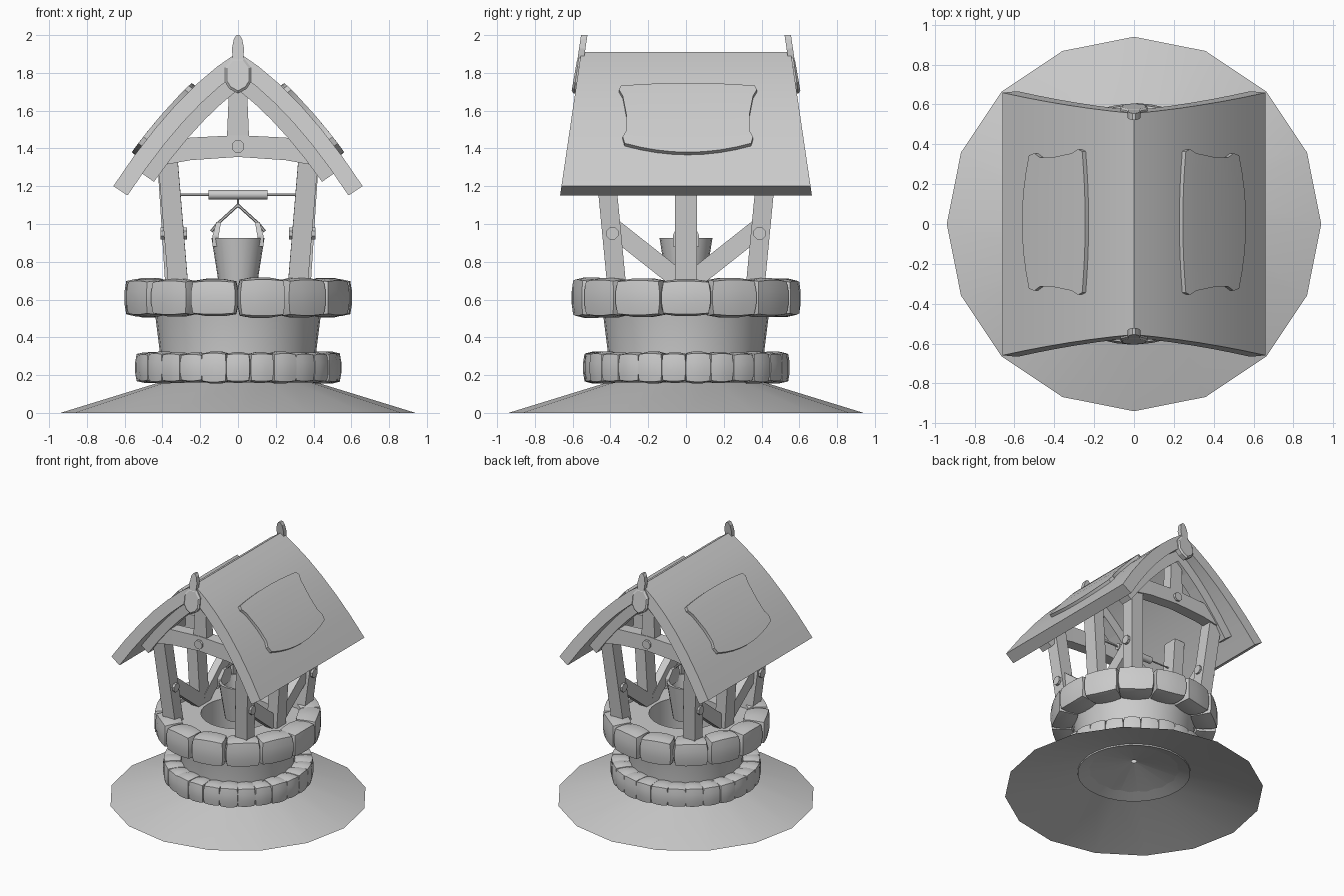
import bpy, bmesh, math, random
from mathutils import Vector, Matrix

if "Cube" in bpy.data.objects:
    bpy.data.objects.remove(bpy.data.objects["Cube"])

random.seed(4)


def finish(bm, name, smooth=None):
    bmesh.ops.recalc_face_normals(bm, faces=bm.faces)
    me = bpy.data.meshes.new(name)
    bm.to_mesh(me)
    bm.free()
    ob = bpy.data.objects.new(name, me)
    bpy.context.collection.objects.link(ob)
    if smooth:
        bpy.ops.object.select_all(action='DESELECT')
        ob.select_set(True)
        bpy.context.view_layer.objects.active = ob
        bpy.ops.object.shade_smooth_by_angle(angle=math.radians(smooth))
    return ob


def loft(name, rings, smooth=None, caps=True):
    """Skin a list of equally long closed rings."""
    bm = bmesh.new()
    vs = [[bm.verts.new(p) for p in r] for r in rings]
    n = len(rings[0])
    for a, b in zip(vs, vs[1:]):
        for i in range(n):
            j = (i + 1) % n
            bm.faces.new((a[i], a[j], b[j], b[i]))
    if caps:
        bm.faces.new(vs[0])
        bm.faces.new(vs[-1])
    return finish(bm, name, smooth)


def beam(name, p, q, w, d, side=(1, 0, 0)):
    """Box from p to q: w wide along side, d deep across it."""
    p, q, s = Vector(p), Vector(q), Vector(side)
    t = (q - p).cross(s).normalized() * d / 2
    s = s * w / 2
    return loft(name, [[c + s + t, c - s + t, c - s - t, c + s - t] for c in (p, q)])


def rod(name, p, q, r, n=8):
    p, q = Vector(p), Vector(q)
    rot = (q - p).to_track_quat('Z', 'Y')
    ring = [rot @ Vector((r * math.cos(2 * math.pi * (i + .5) / n),
                          r * math.sin(2 * math.pi * (i + .5) / n), 0)) for i in range(n)]
    return loft(name, [[c + v for v in ring] for c in (p, q)], 40)


def lathe(name, profile, n, closed=True, smooth=40):
    rings = [[(r * math.cos(2 * math.pi * i / n), r * math.sin(2 * math.pi * i / n), z)
              for i in range(n)] for r, z in profile]
    if closed:
        rings.append(rings[0])
    bm_ob = loft(name, rings, None, False)
    bm = bmesh.new()
    bm.from_mesh(bm_ob.data)
    bpy.data.objects.remove(bm_ob)
    bmesh.ops.remove_doubles(bm, verts=bm.verts, dist=1e-5)
    return finish(bm, name, smooth)


def stone_ring(name, count, start, r, z, half):
    """Ring of rounded blocks; half = radial, tangential, vertical half sizes."""
    bm = bmesh.new()
    for i in range(count):
        part = bmesh.new()
        bmesh.ops.create_cube(part, size=2)
        bmesh.ops.subdivide_edges(part, edges=part.edges, cuts=2, use_grid_fill=True)
        k = [random.uniform(.94, 1.03) for _ in range(3)]
        for v in part.verts:
            s = sum(abs(c) ** 6 for c in v.co) ** (1 / 6)
            v.co = Vector([v.co[a] / s * half[a] * k[a] * 1.04 for a in range(3)])
            v.co.y *= 1 + .8 * v.co.x / r      # wedge towards the centre
        ang = start + 2 * math.pi * i / count
        part.transform(Matrix.Rotation(ang, 4, 'Z') @ Matrix.Translation((r, 0, z)))
        tmp = bpy.data.meshes.new("tmp")
        part.to_mesh(tmp)
        part.free()
        bm.from_mesh(tmp)
        bpy.data.meshes.remove(tmp)
    return finish(bm, name, 30)


# Ground mound, well wall and stone rings
lathe("ground_mound", [(.94, 0), (.42, .16), (.02, .25)], 16, False)
lathe("well_wall", [(.41, .15), (.415, .33), (.44, .53), (.47, .67), (.27, .67), (.27, .2)], 32)
stone_ring("base_stones", 26, -math.pi / 2, .475, .24, (.07, .064, .08))
stone_ring("rim_stones", 14, 0, .515, .61, (.085, .121, .1))

# Roof curve: point at x, pushed d below the outer surface
A, B = .621, .688


def roof(x, d=0.0):
    sl = A + 2 * B * x
    ln = math.hypot(sl, 1)
    return max(0, x - d * sl / ln), 1.91 - A * x - B * x * x - d / ln


def gable(z):
    return .555 + .147 * (1.91 - z)


def curve(d, end, n):
    x0 = .6 * d
    return [roof(x0 + (end - x0) * i / n, d) for i in range(n + 1)]


def both(pts):
    return [(-x, z) for x, z in reversed(pts[1:])] + [(0, pts[0][1])] + pts[1:]


# Curved roof, running over both slopes
rings = []
for (x, z), (u, w) in zip(both(curve(0, .66, 6)), both(curve(.09, .66, 6))):
    g, h = gable(z), gable(w)
    rings.append([(x, -g, z), (x, g, z), (u, h, w), (u, -h, w)])
loft("roof", rings, 25)

# Raised patch on each slope
for s, side in ((-1, "left"), (1, "right")):
    bm = bmesh.new()
    rows = [(0, .355), (.08, .365), (.2, .345), (.55, .325), (.8, .325), (.9, .345), (1, .335)]
    grid = []
    for t, w in rows:
        line = []
        for j in range(9):
            v = -1 + j / 4
            top, bot = .245 - .015 * (1 - v * v), .51 + .035 * (1 - v * v)
            x, z = roof(top + (bot - top) * t, -.022)
            line.append(bm.verts.new((s * x, w * v + .01, z)))
        grid.append(line)
    for a, b in zip(grid, grid[1:]):
        for j in range(8):
            f = (a[j], a[j + 1], b[j + 1], b[j])
            bm.faces.new(f)
    ext = bmesh.ops.extrude_face_region(bm, geom=list(bm.faces), use_keep_orig=True)
    for v in ext["geom"]:
        if isinstance(v, bmesh.types.BMVert):
            v.co += Vector((-s * .03, 0, -.025))
    finish(bm, "roof_patch_" + side, 30)

for s, end in ((-1, "front"), (1, "back")):
    # Inner rafters, arched tie beam and king post
    rings = []
    for (x, z), (u, w) in zip(both(curve(.085, .58, 5)), both(curve(.165, .58, 5))):
        rings.append([(x, s * .40, z), (x, s * .50, z), (u, s * .50, w), (u, s * .40, w)])
    loft("rafters_" + end, rings)
    rings = []
    for x in (-.41, -.25, 0, .25, .41):
        t, b = 1.47 - .2 * x * x, 1.355 - .27 * x * x
        rings.append([(x, s * .39, t), (x, s * .485, t), (x, s * .49, b), (x, s * .40, b)])
    loft("tie_beam_" + end, rings)
    rod("tie_beam_bolt_" + end, (0, s * .40, 1.41), (0, s * .505, 1.41), .035)
    loft("king_post_" + end, [[(-w, s * .40, z), (w, s * .40, z), (w, s * .48, z), (-w, s * .48, z)]
                              for w, z in ((.06, 1.42), (.045, 1.78))])

    # Gable plate and finial, leaning with the roof edge
    plate = [(0, 1.69), (.045, 1.715), (.068, 1.75), (.068, 1.83), (.03, 1.88),
             (-.03, 1.88), (-.068, 1.83), (-.068, 1.75), (-.045, 1.715)]
    loft("gable_plate_" + end,
         [[(x * k, s * (gable(z) + o), 1.79 + (z - 1.79) * k) for x, z in plate]
          for o, k in ((-.03, 1), (.008, 1), (.018, .85))])
    spike = [(.026, 1.84), (.032, 1.93), (.022, 1.98), (.008, 2), (-.008, 2), (-.022, 1.98),
             (-.032, 1.93), (-.026, 1.84)]
    loft("finial_" + end, [[(x, s * (gable(z) + o), z) for x, z in spike] for o in (-.02, .014)])

# Splayed posts, side braces and bolts
for sx, side in ((-1, "left"), (1, "right")):
    beam("middle_post_" + side, (sx * .335, 0, .6), (sx * .385, 0, 1.38), .115, .09, (0, 1, 0))
    for sy, end in ((-1, "front"), (1, "back")):
        tag = end + "_" + side
        beam("post_" + tag, (sx * .31, sy * .36, .6), (sx * .375, sy * .435, 1.38), .105, .1)
        beam("brace_" + tag, (sx * .325, sy * .02, .69), (sx * .335, sy * .40, .99), .06, .1)
        rod("brace_bolt_" + tag, (sx * .27, sy * .39, .95), (sx * .41, sy * .39, .95), .035)

# Winch
rod("winch_axle", (-.37, 0, 1.155), (.37, 0, 1.155), .006, 6)
rod("winch_drum", (-.157, 0, 1.155), (.157, 0, 1.155), .026, 10)

# Bucket with lugs and rope handle
lathe("bucket", [(.01, .64), (.095, .64), (.14, .925), (.12, .925), (.08, .67), (.01, .67)], 20)
rod("bucket_rope", (0, 0, 1.09), (0, 0, 1.15), .006, 6)
for s, side in ((-1, "left"), (1, "right")):
    loft("bucket_lug_" + side,
         [[(s * (x - .016), -w, z), (s * (x + .016), -w, z), (s * (x + .016), w, z),
           (s * (x - .016), w, z)] for x, w, z in
          ((.118, .07, .88), (.118, .07, .94), (.135, .055, .985), (.125, .03, 1.01))][:2] +
         [[(s * .09, -.035, 1.01), (s * .115, -.035, 1.01), (s * .115, .035, 1.01),
           (s * .09, .035, 1.01)]])
    rod("bucket_handle_" + side, (s * .142, 0, .96), (s * .11, 0, 1.0), .008, 6)
    rod("bucket_handle_top_" + side, (s * .11, 0, 1.0), (0, 0, 1.1), .008, 6)
